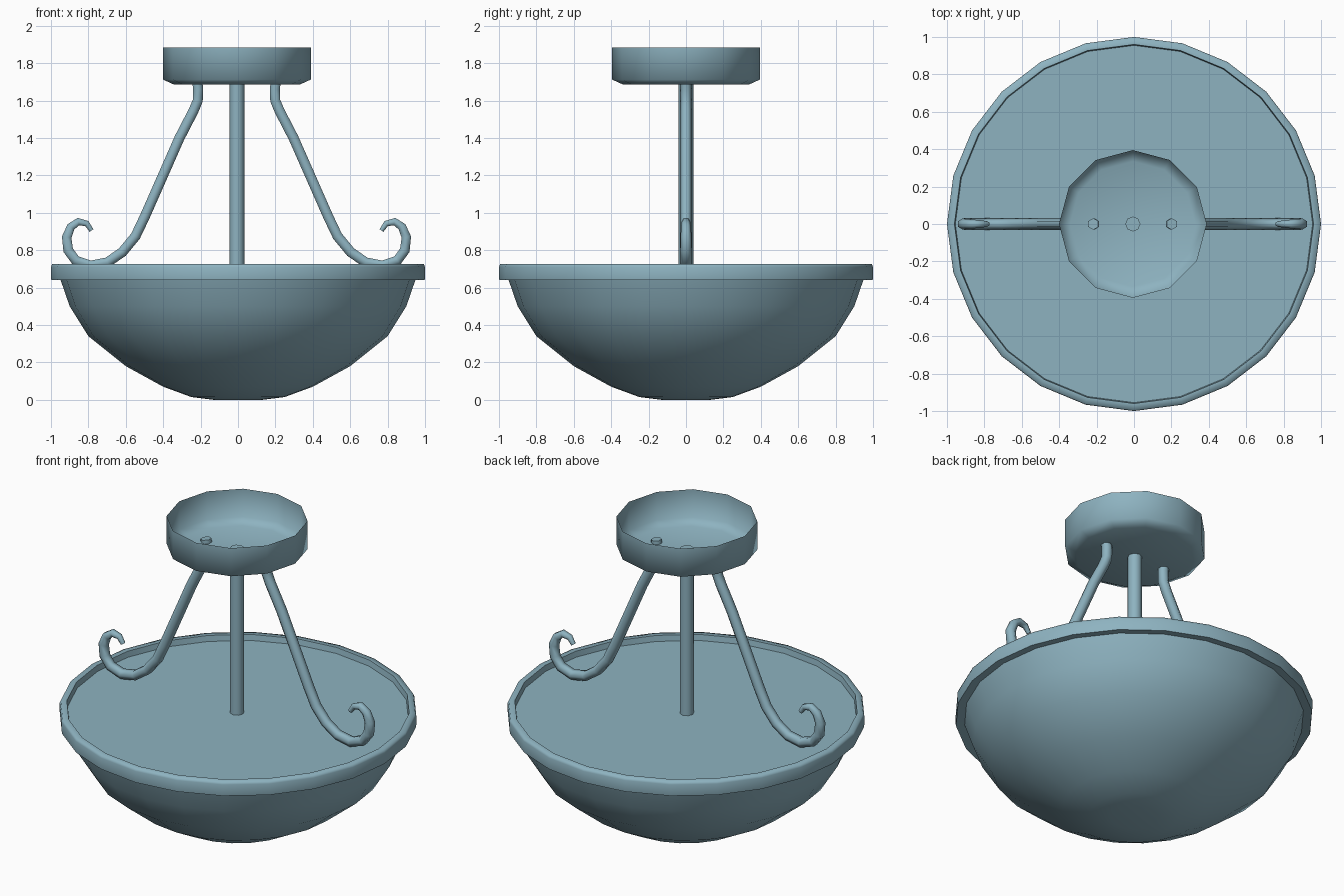
import bpy
import bmesh
from math import radians, pi, cos, sin

cube = bpy.data.objects.get("Cube")
if cube:
    bpy.data.objects.remove(cube, do_unlink=True)

# Single painted finish
COLOUR = (0.27, 0.45, 0.53, 1.0)
paint = bpy.data.materials.new("blue_grey_paint")
paint.use_nodes = True
paint.diffuse_color = COLOUR
paint.node_tree.nodes["Principled BSDF"].inputs["Base Color"].default_value = COLOUR


def finish(obj, angle):
    """Assign the paint and smooth edges flatter than the angle."""
    obj.data.materials.clear()
    obj.data.materials.append(paint)
    bpy.ops.object.select_all(action="DESELECT")
    obj.select_set(True)
    bpy.context.view_layer.objects.active = obj
    bpy.ops.object.shade_smooth_by_angle(angle=radians(angle))
    return obj


def lathe(name, profile, sides, angle, cap_first=False, cap_last=False, x=0.0):
    """Turn a radius/height profile (listed bottom up on the outside) about z."""
    bm = bmesh.new()
    rings = []
    for r, z in profile:
        rings.append([bm.verts.new((r * cos(2 * pi * i / sides),
                                    r * sin(2 * pi * i / sides), z))
                      for i in range(sides)])
    for low, high in zip(rings, rings[1:]):
        for i in range(sides):
            j = (i + 1) % sides
            bm.faces.new((low[i], low[j], high[j], high[i]))
    if cap_first:
        bm.faces.new(rings[0][::-1])
    if cap_last:
        bm.faces.new(rings[-1])
    mesh = bpy.data.meshes.new(name)
    bm.to_mesh(mesh)
    bm.free()
    obj = bpy.data.objects.new(name, mesh)
    obj.location.x = x
    bpy.context.collection.objects.link(obj)
    return finish(obj, angle)


def tube(name, path, radius, x, side):
    """Sweep a six-sided tube along an x/z path; points may carry a taper."""
    curve = bpy.data.curves.new(name, "CURVE")
    curve.dimensions = "3D"
    curve.bevel_depth = radius
    curve.bevel_resolution = 1
    curve.use_fill_caps = True
    spline = curve.splines.new("POLY")
    spline.points.add(len(path) - 1)
    for point, (px, pz, taper) in zip(spline.points, path):
        point.co = (side * px, 0, pz, 1)
        point.radius = taper
    obj = bpy.data.objects.new(name, curve)
    obj.location.x = x
    bpy.context.collection.objects.link(obj)
    bpy.ops.object.select_all(action="DESELECT")
    obj.select_set(True)
    bpy.context.view_layer.objects.active = obj
    bpy.ops.object.convert(target="MESH")
    return finish(bpy.context.view_layer.objects.active, 65)


OFFSET = -0.006  # the hanging hardware sits slightly off centre

# Bowl shade, rim band and the flat panel inside it
lathe("bowl", [(0.13, 0), (0.25, 0.015), (0.4, 0.07), (0.6, 0.18),
               (0.8, 0.34), (0.9, 0.5), (0.95, 0.645)], 24, 60, cap_first=True)
lathe("rim", [(0.945, 0.645), (0.998, 0.64), (1.0, 0.655), (1.0, 0.71),
              (0.994, 0.725), (0.96, 0.725), (0.955, 0.69)], 24, 75)
lathe("bowl_panel", [(0.955, 0.688), (0.956, 0.69)], 24, 30, cap_last=True)

# Ceiling canopy, an open thin-walled cup
lathe("canopy", [(0.335, 1.685), (0.395, 1.712), (0.395, 1.885)],
      12, 75, cap_first=True, x=OFFSET)

# Central stem
lathe("stem", [(0.04, 0.69), (0.04, 1.705)], 8, 60, True, True, x=OFFSET)

# Scrolled arms, mirrored left and right
ARM = [(0.21, 1.705, 1), (0.205, 1.66, 1), (0.207, 1.60, 1), (0.23, 1.545, 1),
       (0.305, 1.40, 1), (0.49, 0.98, 1), (0.54, 0.875, 1), (0.61, 0.79, 1),
       (0.69, 0.735, 1), (0.78, 0.718, 1), (0.86, 0.745, 1), (0.9, 0.8, 1),
       (0.908, 0.87, 0.95), (0.885, 0.925, 0.85), (0.845, 0.953, 0.75),
       (0.8, 0.942, 0.6), (0.775, 0.905, 0.45)]
for name, side in (("left_arm", 1), ("right_arm", -1)):
    tube(name, ARM, 0.031, OFFSET - 0.002, side)
